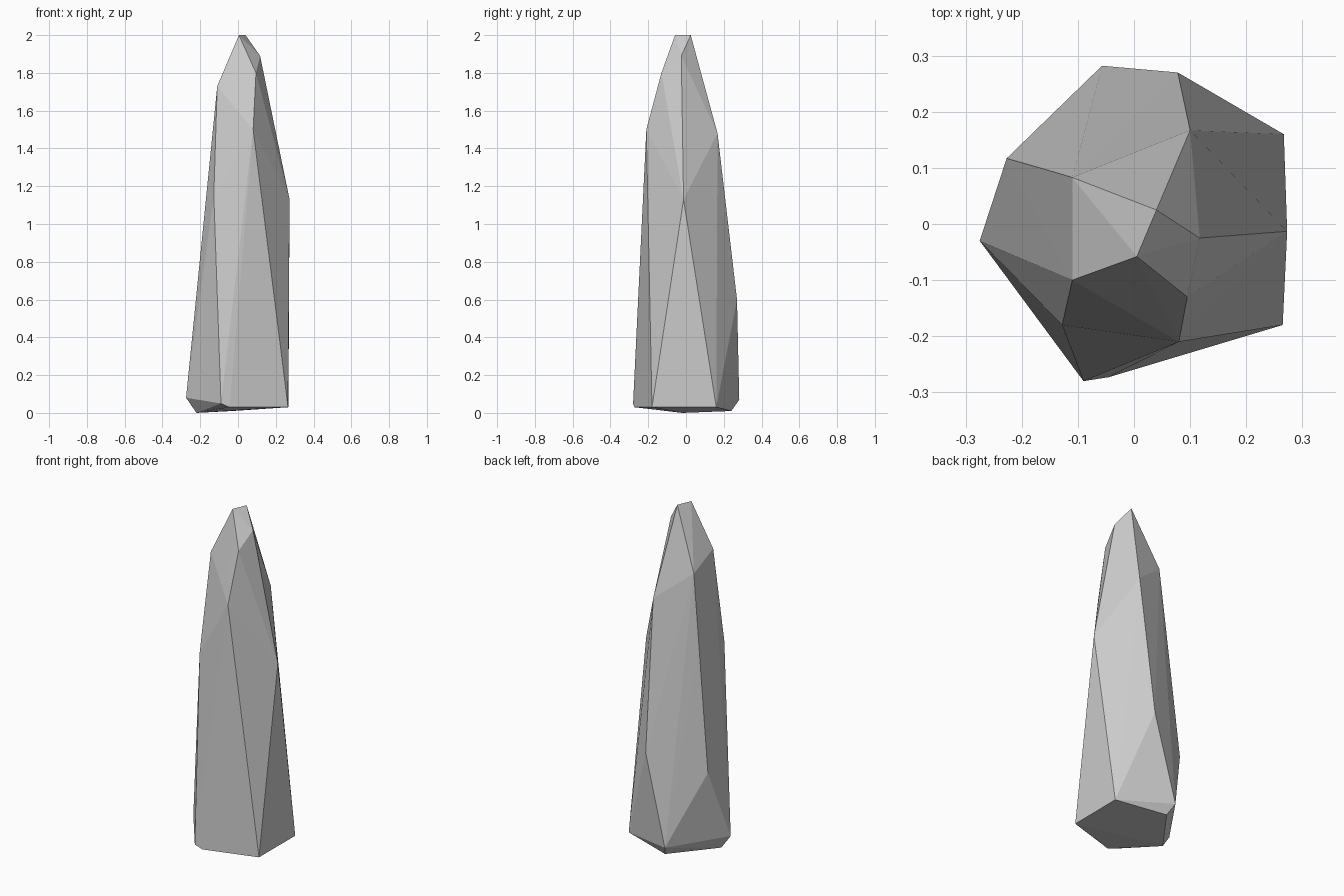
import bpy
import bmesh

# Remove the default cube only
default_cube = bpy.data.objects.get("Cube")
if default_cube:
    bpy.data.objects.remove(default_cube, do_unlink=True)


def make_material(name, colour):
    material = bpy.data.materials.new(name)
    material.use_nodes = True
    material.diffuse_color = colour
    shader = next(n for n in material.node_tree.nodes if n.type == "BSDF_PRINCIPLED")
    shader.inputs["Base Color"].default_value = colour
    return material


def make_faceted_stone(name, corner_rings, material):
    """Wrap the corner rings in a convex, flat-shaded shell."""
    bm = bmesh.new()
    for ring in corner_rings:
        for corner in ring:
            bm.verts.new(corner)
    hull = bmesh.ops.convex_hull(bm, input=bm.verts[:], use_existing_faces=False)
    leftovers = {v for key in ("geom_interior", "geom_unused") for v in hull[key]
                 if isinstance(v, bmesh.types.BMVert) and not v.link_faces}
    bmesh.ops.delete(bm, geom=list(leftovers), context="VERTS")
    bmesh.ops.recalc_face_normals(bm, faces=bm.faces[:])
    mesh = bpy.data.meshes.new(name)
    bm.to_mesh(mesh)
    bm.free()
    mesh.materials.append(material)
    stone = bpy.data.objects.new(name, mesh)
    bpy.context.collection.objects.link(stone)
    return stone


# Chipped underside and foot
underside = [(-.22, -.02, 0), (-.03, .24, .01)]
foot = [(.265, -.18, .03), (.267, .16, .03), (-.057, .282, .07),
        (-.275, -.03, .08), (-.09, -.28, .05), (-.045, -.273, .03)]

# Bulges along the shaft
shaft = [(.078, .27, .6), (-.227, .117, .5), (.273, -.013, 1.13),
         (-.128, -.18, 1.15), (-.15, .095, 1.26)]

# Shoulders where the shaft tapers, and the small ridge on top
shoulders = [(.08, -.21, 1.5), (.1, .167, 1.48), (-.11, .083, 1.65),
             (-.11, -.1, 1.73), (.095, -.13, 1.8), (.117, -.025, 1.89)]
tip = [(.005, -.058, 2), (.04, .025, 2)]

stone_grey = make_material("stone grey", (.6, .6, .6, 1))
make_faceted_stone("standing_stone", [underside, foot, shaft, shoulders, tip], stone_grey)
